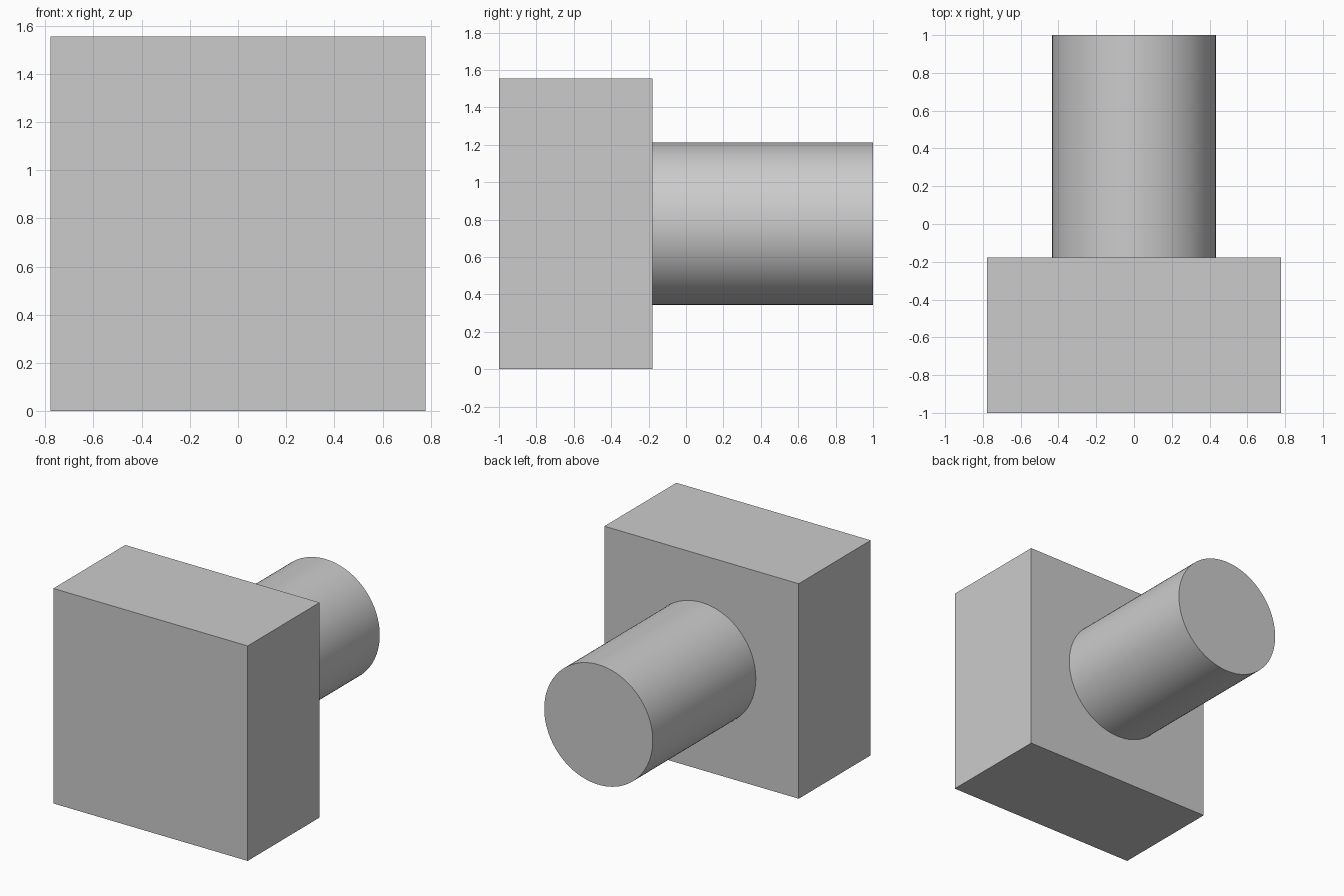
import bpy
import math

cube = bpy.data.objects.get("Cube")
if cube:
    bpy.data.objects.remove(cube, do_unlink=True)

# Single plain grey
grey = bpy.data.materials.new("plain_grey")
grey.use_nodes = True
colour = (0.6, 0.6, 0.6, 1)
grey.diffuse_color = colour
grey.node_tree.nodes["Principled BSDF"].inputs["Base Color"].default_value = colour

WIDTH, FRONT, STEP, BACK = 1.555, -1.0, -0.178, 1.0
RADIUS = 0.434
mid_z = WIDTH / 2


def finish(name):
    obj = bpy.context.object
    obj.name = name
    obj.data.materials.append(grey)
    bpy.ops.object.transform_apply(location=False, rotation=True, scale=True)
    return obj


# Square block at the front
bpy.ops.mesh.primitive_cube_add(size=1, location=(0, (FRONT + STEP) / 2, mid_z))
bpy.context.object.scale = (WIDTH, STEP - FRONT, WIDTH)
block = finish("square_block")

# Round shaft running to the back
bpy.ops.mesh.primitive_cylinder_add(
    vertices=96, radius=RADIUS, depth=BACK - STEP,
    location=(0, (STEP + BACK) / 2, mid_z), rotation=(math.pi / 2, 0, 0))
shaft = finish("round_shaft")
bpy.ops.object.shade_smooth_by_angle(angle=math.radians(30))

# Join the two solids into one clean surface
shaft.location.y -= 0.05
shaft.scale.y = 1 + 0.1 / (BACK - STEP)
union = block.modifiers.new("join_shaft", 'BOOLEAN')
union.operation = 'UNION'
union.object = shaft
shaft.location.y = (STEP - 0.1 + BACK) / 2
bpy.context.view_layer.objects.active = block
bpy.ops.object.modifier_apply(modifier=union.name)
bpy.data.objects.remove(shaft, do_unlink=True)
block.name = "block_with_shaft"
